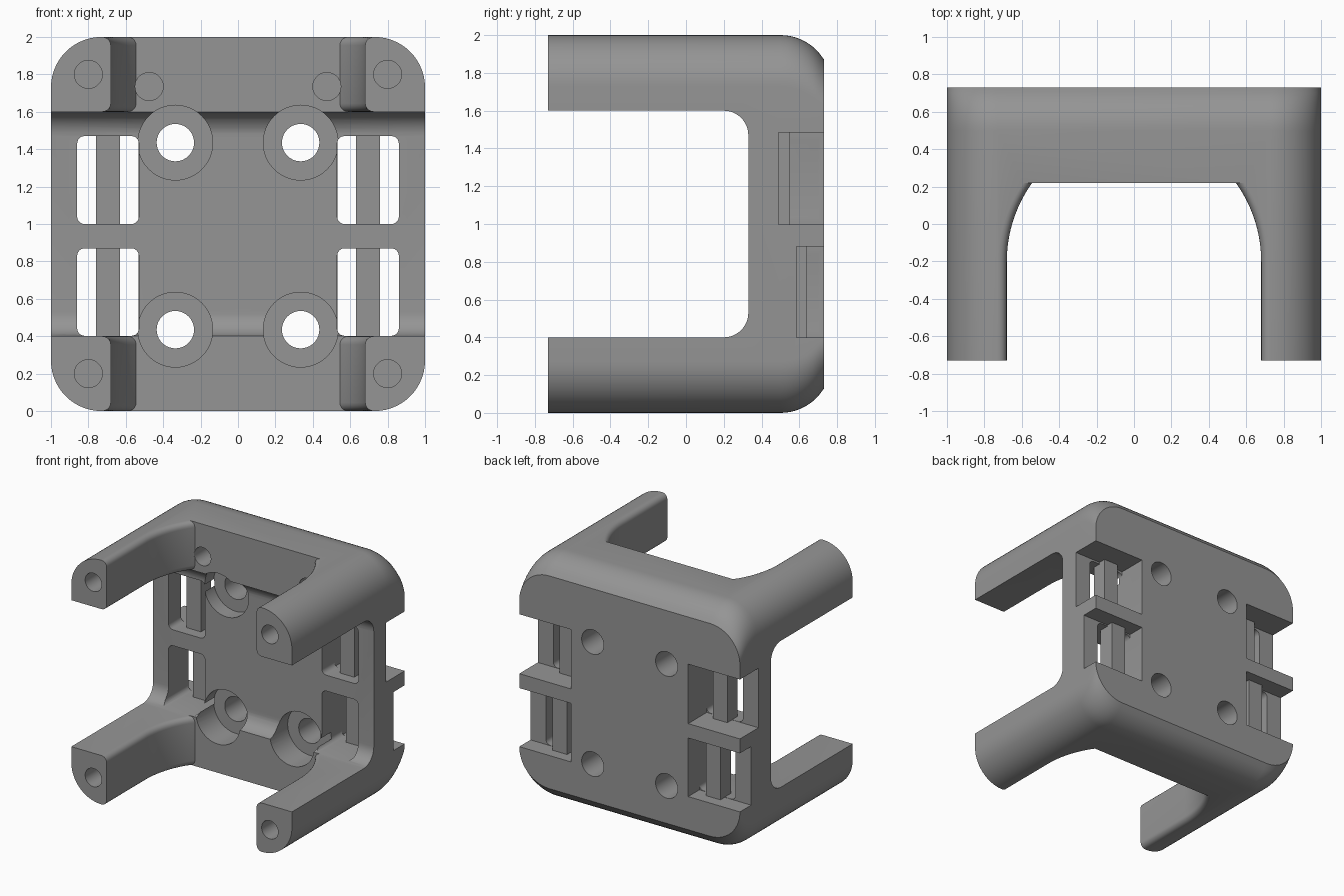
import bpy, bmesh, math
from mathutils import Vector

if "Cube" in bpy.data.objects:
    bpy.data.objects.remove(bpy.data.objects["Cube"])

grey = bpy.data.materials.new("mid_grey")
grey.diffuse_color = (0.3, 0.3, 0.3, 1)
grey.use_nodes = True
grey.node_tree.nodes["Principled BSDF"].inputs["Base Color"].default_value = grey.diffuse_color


def loft(name, rings):
    """Closed solid through rings that share one point count."""
    bm = bmesh.new()
    vs = [[bm.verts.new(p) for p in r] for r in rings]
    n = len(vs[0])
    for a, b in zip(vs, vs[1:]):
        for i in range(n):
            bm.faces.new((a[i], a[(i + 1) % n], b[(i + 1) % n], b[i]))
    bm.faces.new(vs[0])
    bm.faces.new(vs[-1][::-1])
    bmesh.ops.recalc_face_normals(bm, faces=bm.faces)
    me = bpy.data.meshes.new(name)
    bm.to_mesh(me)
    bm.free()
    ob = bpy.data.objects.new(name, me)
    bpy.context.collection.objects.link(ob)
    me.materials.append(grey)
    return ob


def rounded(x0, x1, z0, z1, r, seg=10):
    """Rounded rectangle as (x, z) points."""
    pts = []
    for k, (cx, cz) in enumerate([(x1 - r, z1 - r), (x0 + r, z1 - r),
                                  (x0 + r, z0 + r), (x1 - r, z0 + r)]):
        for i in range(seg + 1):
            a = math.pi / 2 * (k + i / seg)
            pts.append((cx + r * math.cos(a), cz + r * math.sin(a)))
    return pts


def along_y(name, pts, y0, y1):
    return loft(name, [[(x, y, z) for x, z in pts] for y in (y0, y1)])


def cylinder(name, x, z, r, y0, y1, n=40):
    pts = [(x + r * math.cos(2 * math.pi * i / n), z + r * math.sin(2 * math.pi * i / n))
           for i in range(n)]
    return along_y(name, pts, y0, y1)


def box(name, x0, x1, y0, y1, z0, z1):
    return along_y(name, [(x0, z0), (x1, z0), (x1, z1), (x0, z1)], y0, y1)


def cut(target, cutter):
    cutter.hide_render = True
    mod = target.modifiers.new("cut", 'BOOLEAN')
    mod.operation, mod.solver, mod.object = 'DIFFERENCE', 'EXACT', cutter
    bpy.ops.object.select_all(action='DESELECT')
    bpy.context.view_layer.objects.active = target
    target.select_set(True)
    bpy.ops.object.modifier_apply(modifier=mod.name)
    bpy.data.objects.remove(cutter, do_unlink=True)


# Main body: rounded block whose top and bottom curve in towards the back
R = 0.27
rings = []
for y in [-0.73, 0.5] + [0.5 + 0.23 * i / 8 for i in range(1, 9)]:
    h = 1 - R + math.sqrt(max(0, R * R - max(0, y - 0.5) ** 2))
    rings.append([(x, y, z) for x, z in rounded(-1, 1, 1 - h, 1 + h, R, 14)])
frame = loft("frame", rings)

# Side-to-side opening with filleted inner corners
f = 0.13
prof = [(-0.9, 0.4)]
prof += [(0.2 + f * math.sin(a), 0.4 + f - f * math.cos(a))
         for a in [math.pi / 2 * i / 10 for i in range(11)]]
prof += [(y, 2 - z) for y, z in reversed(prof)]
cut(frame, loft("opening", [[(x, y, z) for y, z in prof] for x in (-1.2, 1.2)]))

# Vertical arch between the legs, flared so the leg inner edges are rounded
AR, r = 0.72, 0.045
half = [(0.68, -0.9)]
for i in range(11):
    y = -0.2 + 0.42 * i / 10
    half.append((0.68 - AR + math.sqrt(AR * AR - (y + 0.2) ** 2), y))


def arch(z, e):
    right = [(x + e, y, z) for x, y in half]
    return right + [(-x, y, z) for x, y, z in reversed(right)]


flare = [(r * (1 - math.cos(a)), r * (1 - math.sin(a)))
         for a in [math.pi / 2 * i / 5 for i in range(6)]]
low = [(-0.1, r)] + flare + [(0.4 - d, e) for d, e in reversed(flare)]
layers = low + [(2 - z, e) for z, e in reversed(low)]
cut(frame, loft("arch", [arch(z, e) for z, e in layers]))

# Side windows: (slot bottom, slot top, box bottom, box top, box front, bar front, bar back)
windows = [(0.402, 0.87, 0.40, 0.88, 0.585, 0.50, 0.64),
           (1.0, 1.47, 0.998, 1.485, 0.49, 0.42, 0.55)]
bars = []
for s in (-1, 1):
    for z0, z1, b0, b1, yb, y0, y1 in windows:
        slot = [(s * x, z) for x, z in rounded(0.53, 0.86, z0, z1, 0.04, 6)]
        cut(frame, along_y("slot", slot, 0.22, 0.7))
        xs = sorted((s * 0.531, s * 1.2))
        cut(frame, box("side_pocket", xs[0], xs[1], yb, 0.9, b0, b1))
        xs = sorted((s * 0.63, s * 0.76))
        bars.append(box("strap_bar", xs[0], xs[1], y0, y1, z0 - 0.025, z1 + 0.03))

# Counterbored through holes and blind screw holes
for s in (-1, 1):
    for z in (0.435, 1.435):
        cut(frame, cylinder("counterbore", s * 0.335, z, 0.2, 0.0, 0.45, 48))
        cut(frame, cylinder("through_hole", s * 0.335, z, 0.1, 0.3, 0.9))
    for z in (0.2, 1.8):
        cut(frame, cylinder("leg_hole", s * 0.8, z, 0.075, -0.9, -0.3, 28))
    cut(frame, cylinder("block_hole", s * 0.475, 1.735, 0.075, 0.0, 0.5, 28))

# Smooth curved walls, keep hard edges
bpy.ops.object.select_all(action='DESELECT')
frame.select_set(True)
bpy.context.view_layer.objects.active = frame
bpy.ops.object.shade_smooth_by_angle(angle=math.radians(30))
